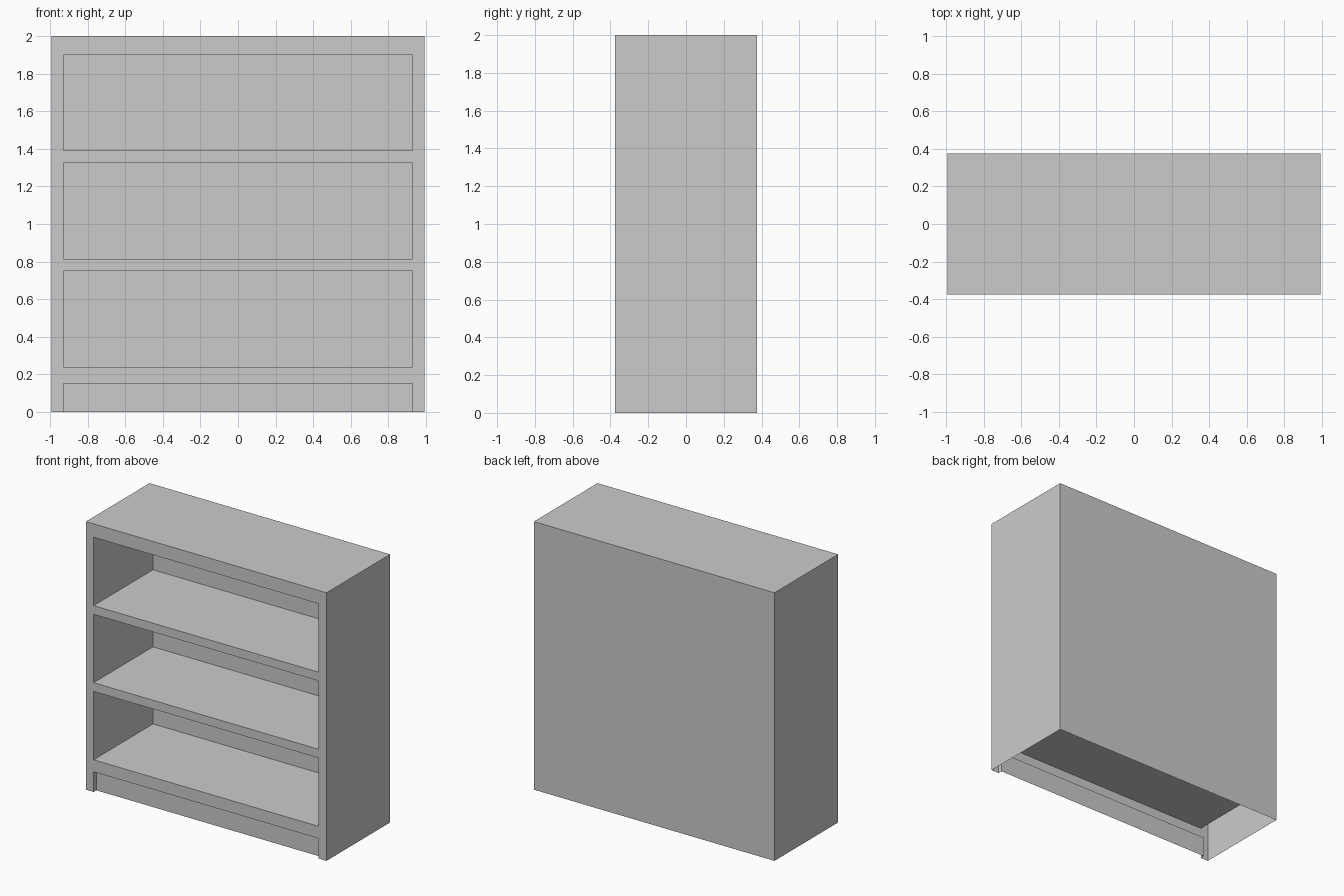
import bpy, bmesh
from mathutils import Vector, Matrix

if "Cube" in bpy.data.objects:
    bpy.data.objects.remove(bpy.data.objects["Cube"])

W, D, H = 0.993, 0.375, 2.0           # half width, half depth, height
IN = 0.929                            # half width of the openings
BAYS = [(0.24, 0.75), (0.815, 1.325), (1.39, 1.90)]
PLINTH_TOP = 0.15
FRONT, DOWN = Vector((0, -1, 0)), Vector((0, 0, -1))


def finish(bm, name):
    mesh = bpy.data.meshes.new(name)
    bm.to_mesh(mesh)
    bm.free()
    obj = bpy.data.objects.new(name, mesh)
    bpy.context.collection.objects.link(obj)
    return obj


def open_box(name, lo, hi, open_sides, inside=False):
    """Thin box without the listed sides; inside=True faces inward."""
    lo, hi = Vector(lo), Vector(hi)
    bm = bmesh.new()
    bmesh.ops.create_cube(bm, size=1)
    bm.normal_update()
    gone = [f for f in bm.faces if any(f.normal.dot(s) > 0.9 for s in open_sides)]
    bmesh.ops.delete(bm, geom=gone, context='FACES')
    bmesh.ops.transform(bm, verts=bm.verts,
                        matrix=Matrix.Translation((lo + hi) / 2) @ Matrix.Diagonal((*(hi - lo), 1)))
    if inside:
        bmesh.ops.reverse_faces(bm, faces=bm.faces)
    return finish(bm, name)


def front_panel(bm, x0, x1, z0, z1):
    bm.faces.new([bm.verts.new((x, -D, z)) for x, z in
                  ((x0, z0), (x1, z0), (x1, z1), (x0, z1))])


# Outer case: sides, back and top, hollow underneath
open_box("outer_case", (-W, -D, 0), (W, D, H), [FRONT, DOWN])

# Front frame: two stiles and the rails between openings
bm = bmesh.new()
front_panel(bm, -W, -IN, 0, H)
front_panel(bm, IN, W, 0, H)
bottoms = [PLINTH_TOP] + [b[1] for b in BAYS]
tops = [b[0] for b in BAYS] + [H]
for z0, z1 in zip(bottoms, tops):
    front_panel(bm, -IN, IN, z0, z1)
finish(bm, "front_frame")

# Shelf bays, open at the front
for i, (z0, z1) in enumerate(BAYS):
    open_box(f"shelf_bay_{i + 1}", (-IN, -D, z0), (IN, D - 0.05, z1), [FRONT], True)

# Recessed plinth, open at front and bottom
open_box("plinth", (-IN, -D, 0), (IN, -D + 0.032, PLINTH_TOP), [FRONT, DOWN], True)
